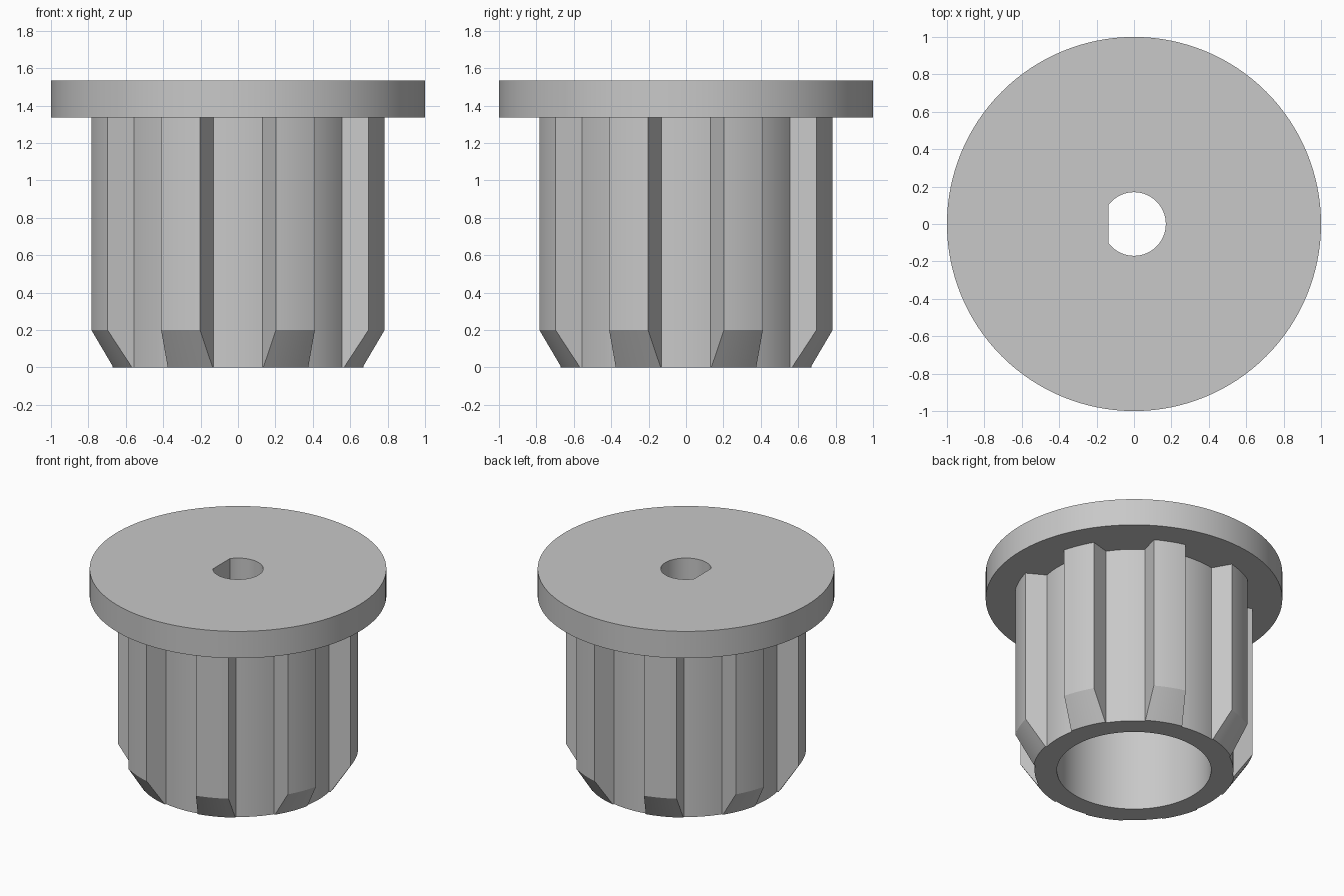
import bpy
import bmesh
from math import sin, cos, pi, radians, acos

cube = bpy.data.objects.get("Cube")
if cube:
    bpy.data.objects.remove(cube)

grey = bpy.data.materials.new("grey plastic")
grey.use_nodes = True
colour = (0.58, 0.58, 0.58, 1)
grey.diffuse_color = colour
grey.node_tree.nodes["Principled BSDF"].inputs["Base Color"].default_value = colour

TEETH = 8
GROOVE_STEPS, TIP_STEPS = 8, 6
ROOT = 0.67
COUNT = TEETH * (GROOVE_STEPS + TIP_STEPS + 2)


def circle(radius, z):
    return [(radius * cos(2 * pi * i / COUNT), radius * sin(2 * pi * i / COUNT), z)
            for i in range(COUNT)]


def toothed(tip, half_tip, z):
    """Ring of grooves and teeth; grooves are centred on the axes."""
    pitch, half_groove = 2 * pi / TEETH, radians(11.25)
    ring = []
    for t in range(TEETH):
        mid = t * pitch
        arcs = ((ROOT, mid, half_groove, GROOVE_STEPS),
                (tip, mid + pitch / 2, radians(half_tip), TIP_STEPS))
        for radius, centre, half, steps in arcs:
            for s in range(steps + 1):
                a = centre + half * (2 * s / steps - 1)
                ring.append((radius * cos(a), radius * sin(a), z))
    # start the ring at the groove centre so that it lines up with circles
    start = GROOVE_STEPS // 2
    return ring[start:] + ring[:start]


def d_hole(radius, flat, z):
    """Round shaft hole with a flat on the -x side."""
    corner = pi - acos(flat / radius)
    ring = []
    for i in range(COUNT):
        a = 2 * pi * i / COUNT
        for c in (corner, 2 * pi - corner):
            if abs(a - c) <= pi / COUNT:
                a = c
        r = min(radius, flat / -cos(a)) if cos(a) < -0.01 else radius
        ring.append((r * cos(a), r * sin(a), z))
    return ring


def loft(name, rings):
    """Closed solid skinned through a loop of rings."""
    bm = bmesh.new()
    loops = [[bm.verts.new(p) for p in ring] for ring in rings]
    for k, low in enumerate(loops):
        high = loops[(k + 1) % len(loops)]
        for i in range(COUNT):
            j = (i + 1) % COUNT
            bm.faces.new((low[i], low[j], high[j], high[i]))
    bmesh.ops.recalc_face_normals(bm, faces=bm.faces)
    mesh = bpy.data.meshes.new(name)
    bm.to_mesh(mesh)
    bm.free()
    mesh.materials.append(grey)
    obj = bpy.data.objects.new(name, mesh)
    bpy.context.collection.objects.link(obj)
    bpy.ops.object.select_all(action='DESELECT')
    obj.select_set(True)
    bpy.context.view_layer.objects.active = obj
    bpy.ops.object.shade_smooth_by_angle(angle=radians(25))


UNDER, TOP = 1.335, 1.535

# Hollow toothed sleeve with chamfered tooth ends, sunk a little into the flange
loft("toothed_sleeve", [
    circle(0.52, 0),
    toothed(0.68, 11, 0),
    toothed(0.81, 8, 0.2),
    toothed(0.81, 8, UNDER + 0.02),
    circle(0.52, UNDER + 0.02),
])

# Flange disc with the shaft hole
loft("flange", [
    d_hole(0.17, 0.137, UNDER),
    circle(1, UNDER),
    circle(1, TOP),
    d_hole(0.17, 0.137, TOP),
])
